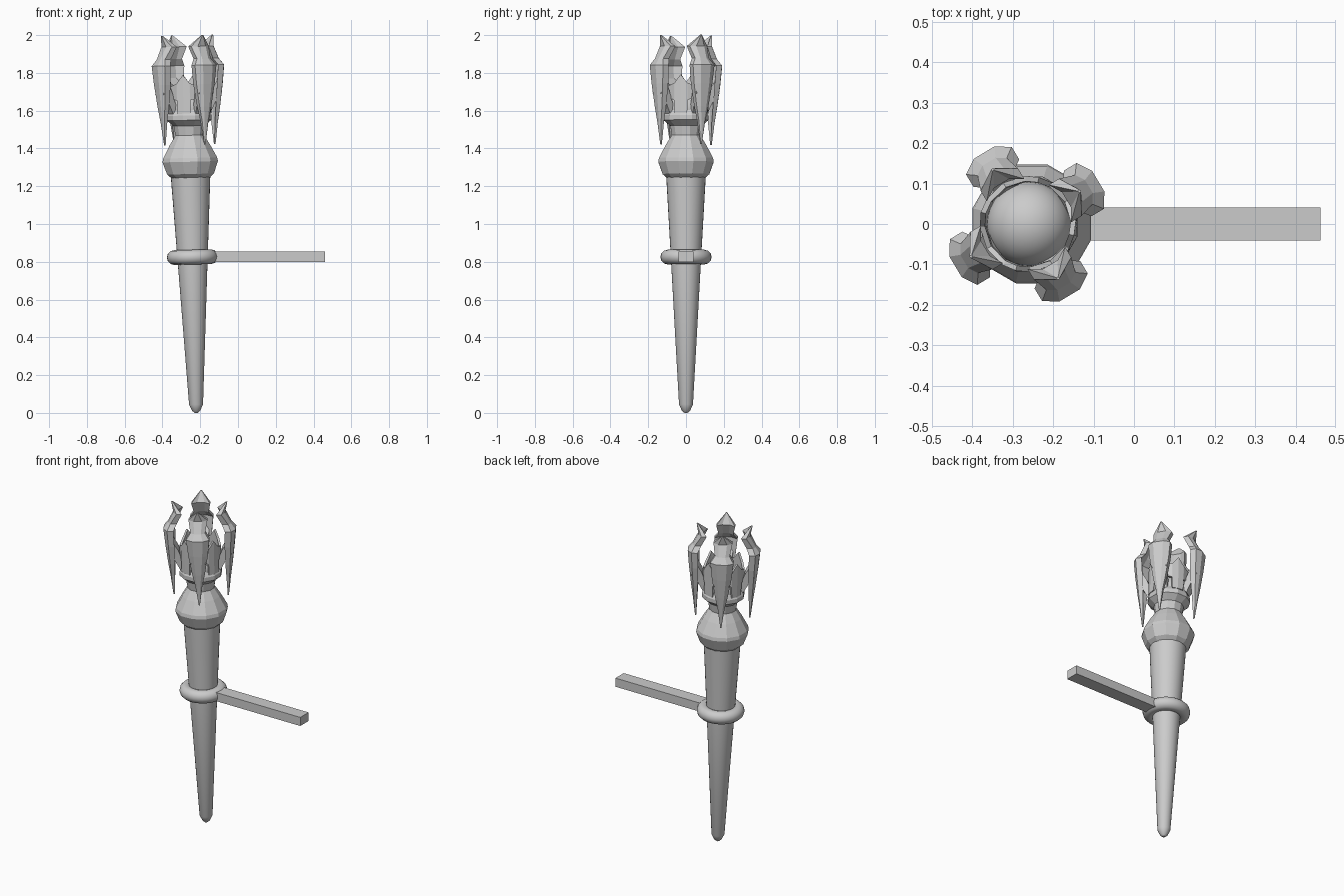
import bpy, bmesh
from math import sin, cos, pi, radians
from mathutils import Matrix

if "Cube" in bpy.data.objects:
    bpy.data.objects.remove(bpy.data.objects["Cube"])

# The torch leans slightly toward -x
LEAN = Matrix.Translation((-0.221, 0, 0)) @ Matrix.Rotation(-0.024, 4, 'Y')


def finish(name, bm, lean=True, smooth=False):
    bmesh.ops.recalc_face_normals(bm, faces=bm.faces)
    me = bpy.data.meshes.new(name)
    bm.to_mesh(me)
    bm.free()
    ob = bpy.data.objects.new(name, me)
    bpy.context.collection.objects.link(ob)
    if lean:
        me.transform(LEAN)
    if smooth:
        bpy.ops.object.select_all(action='DESELECT')
        ob.select_set(True)
        bpy.context.view_layer.objects.active = ob
        bpy.ops.object.shade_smooth_by_angle(angle=radians(35))
    return ob


def loft(bm, rings, closed=False):
    """Join rings of points into a skin, capping the ends unless closed."""
    vs = [[bm.verts.new(p) for p in ring] for ring in rings]
    n = len(vs[0])
    pairs = list(zip(vs, vs[1:])) + ([(vs[-1], vs[0])] if closed else [])
    for a, b in pairs:
        for i in range(n):
            j = (i + 1) % n
            bm.faces.new((a[i], a[j], b[j], b[i]))
    if not closed:
        bm.faces.new(vs[0])
        bm.faces.new(vs[-1])


def polar(r, a, z):
    return (r * cos(a), r * sin(a), z)


def lathe(name, profile, sides, closed=False, smooth=False, phase=0):
    bm = bmesh.new()
    loft(bm, [[polar(r, phase + 2 * pi * i / sides, z) for i in range(sides)]
              for r, z in profile], closed)
    return finish(name, bm, smooth=smooth)


# Tapered handle
lathe("handle", [(0.008, 0.0), (0.022, 0.012), (0.037, 0.045), (0.079, 0.80),
                 (0.105, 1.26)], 32, smooth=True)

# Faceted knob, neck and flared collar
lathe("knob", [(0.105, 1.245), (0.128, 1.265), (0.152, 1.33), (0.148, 1.35),
               (0.11, 1.42), (0.078, 1.47), (0.086, 1.52), (0.122, 1.55),
               (0.122, 1.575), (0.105, 1.605)], 12, phase=pi / 12)

# Rounded ember inside the cup
bm = bmesh.new()
bmesh.ops.create_uvsphere(bm, u_segments=32, v_segments=16, radius=0.105,
                          matrix=Matrix.Translation((0, 0, 1.605)))
finish("ember", bm, smooth=True)

# Wall bracket ring
lathe("bracket_ring", [(0.097 + 0.039 * cos(2 * pi * k / 12), 0.825 + 0.039 * sin(2 * pi * k / 12))
                       for k in range(12)], 32, closed=True, smooth=True)

# Wall bracket arm
bm = bmesh.new()
bmesh.ops.create_cube(bm, size=1, matrix=Matrix.Translation((0.165, 0, 0.827))
                      @ Matrix.Diagonal((0.593, 0.082, 0.054, 1)))
finish("bracket_arm", bm, lean=False)

# Claw levels: height, outer radius, half width, thickness
CLAW = [(1.42, 0.158, 0.003, 0.006), (1.54, 0.172, 0.019, 0.018),
        (1.62, 0.183, 0.036, 0.026), (1.74, 0.197, 0.056, 0.034),
        (1.84, 0.206, 0.066, 0.036), (1.875, 0.180, 0.042, 0.036),
        (1.94, 0.147, 0.054, 0.030), (2.0, 0.160, 0.003, 0.006)]
# Crown plate columns: angle, bottom, top
PLATE = [(-45, 1.67, 1.725), (-18, 1.655, 1.745), (-17, 1.585, 1.746), (0, 1.585, 1.79),
         (17, 1.585, 1.746), (18, 1.655, 1.745), (45, 1.67, 1.725)]

for q in range(4):
    ang = radians(31 + 90 * q)
    turn = Matrix.Rotation(ang, 4, 'Z')

    # Claw with a hanging spike and a flared tip
    bm = bmesh.new()
    rings = []
    for z, r, w, t in CLAW:
        d = 0.35 * w
        rings.append([(r - d, -w, z), (r, -w * 0.45, z), (r, w * 0.45, z), (r - d, w, z),
                      (r - d - t, w, z), (r - t, w * 0.4, z),
                      (r - t, -w * 0.4, z), (r - d - t, -w, z)])
    loft(bm, rings)

    # Slanted strut from collar to claw
    loft(bm, [[(x, y, z) for x, z, y in ((a, za, -w), (b, zb, -w), (b, zb, w), (a, za, w))]
              for a, za, b, zb, w in ((0.09, 1.615, 0.115, 1.585, 0.028),
                                      (0.125, 1.71, 0.145, 1.645, 0.034),
                                      (0.165, 1.775, 0.18, 1.69, 0.044))])
    bm.transform(turn)
    finish(f"claw_{q + 1}", bm)

    # Peaked crown plate between claws
    bm = bmesh.new()
    loft(bm, [[polar(ri, ang + radians(45 + a), z) for ri, z in
               ((0.104, lo), (0.119, lo), (0.119, hi), (0.106, hi))]
              for a, lo, hi in PLATE])
    finish(f"crown_plate_{q + 1}", bm)
